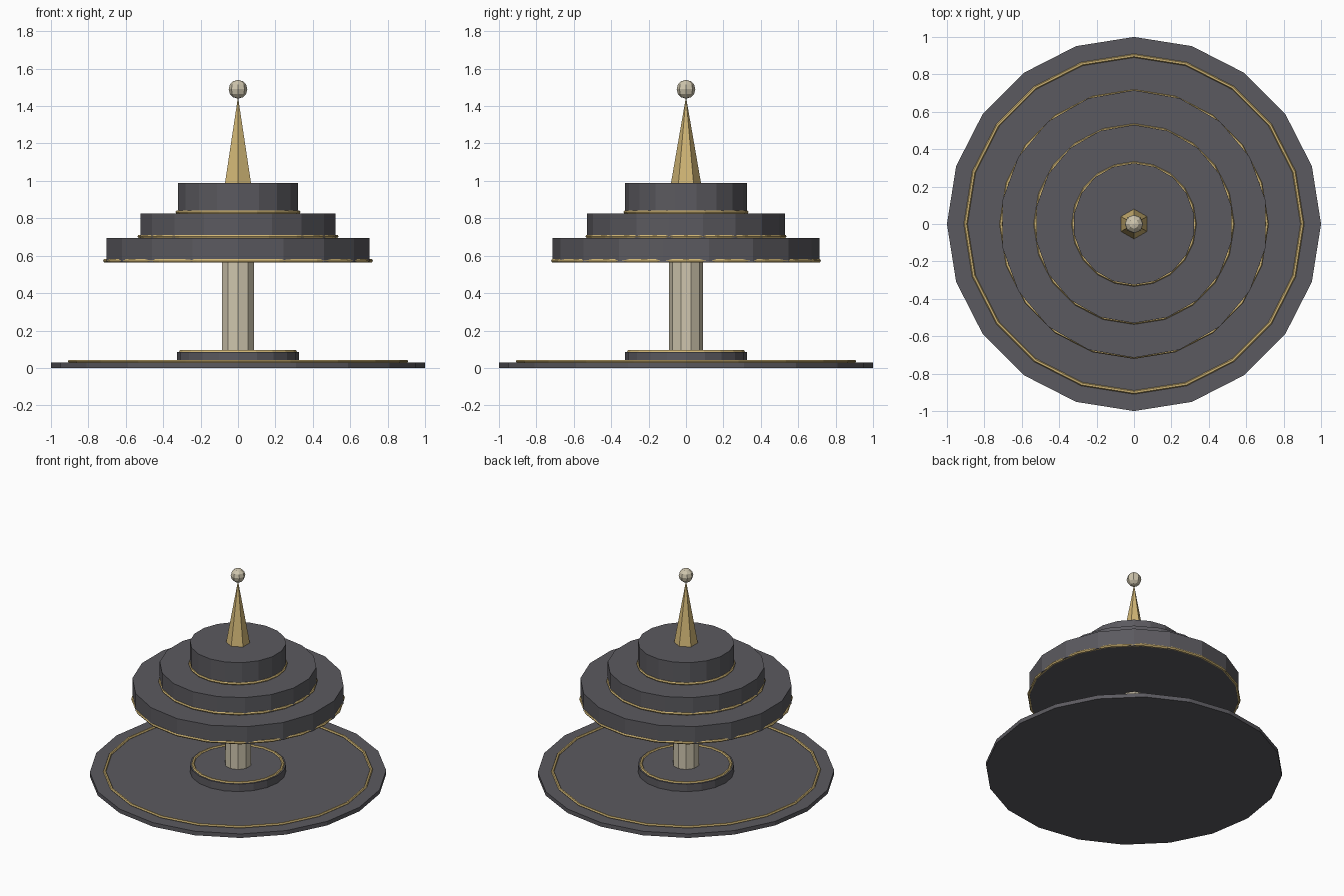
import bpy, math

if "Cube" in bpy.data.objects:
    bpy.data.objects.remove(bpy.data.objects["Cube"])


def material(name, rgb):
    m = bpy.data.materials.new(name)
    m.diffuse_color = (*rgb, 1.0)
    m.use_nodes = True
    m.node_tree.nodes["Principled BSDF"].inputs["Base Color"].default_value = m.diffuse_color
    return m


slate = material("slate_grey", (0.105, 0.102, 0.115))
gold = material("gold", (0.64, 0.47, 0.18))
cream = material("cream", (0.62, 0.56, 0.42))


def finish(name, mat):
    ob = bpy.context.object
    ob.name = name
    ob.data.materials.append(mat)
    return ob


def drum(name, sides, radius, z0, z1, mat):
    # upright prism with a corner on +y
    bpy.ops.mesh.primitive_cylinder_add(vertices=sides, radius=radius, depth=z1 - z0,
                                        location=(0, 0, (z0 + z1) / 2))
    return finish(name, mat)


def trim(name, radius, z):
    # thin gold ring
    bpy.ops.mesh.primitive_torus_add(major_segments=20, minor_segments=6,
                                     major_radius=radius, minor_radius=0.01,
                                     location=(0, 0, z))
    return finish(name, gold)


# base disc and plinth with their trims
drum("base_disc", 20, 1.0, 0.0, 0.03, slate)
trim("base_trim", 0.90, 0.035)
drum("plinth", 20, 0.325, 0.03, 0.085, slate)
trim("plinth_trim", 0.305, 0.086)

# central column
drum("column", 10, 0.09, 0.08, 0.57, cream)

# stacked tiers, each with a trim round its foot
tiers = [(0.715, 0.565, 0.695, 0.711), (0.53, 0.695, 0.825, 0.527),
         (0.325, 0.825, 0.99, 0.324)]
for i, (r, z0, z1, ring) in enumerate(tiers, 1):
    drum(f"tier_{i}", 18, r, z0, z1, slate)
    trim(f"tier_trim_{i}", ring, z0 + 0.008)

# spire
bpy.ops.mesh.primitive_cone_add(vertices=6, radius1=0.08, radius2=0.0, depth=0.46,
                                location=(0, 0, 1.22))
finish("spire", gold)

# ball finial
bpy.ops.mesh.primitive_uv_sphere_add(segments=8, ring_count=6, radius=0.05,
                                     location=(0, 0, 1.49))
finish("finial_ball", cream)
